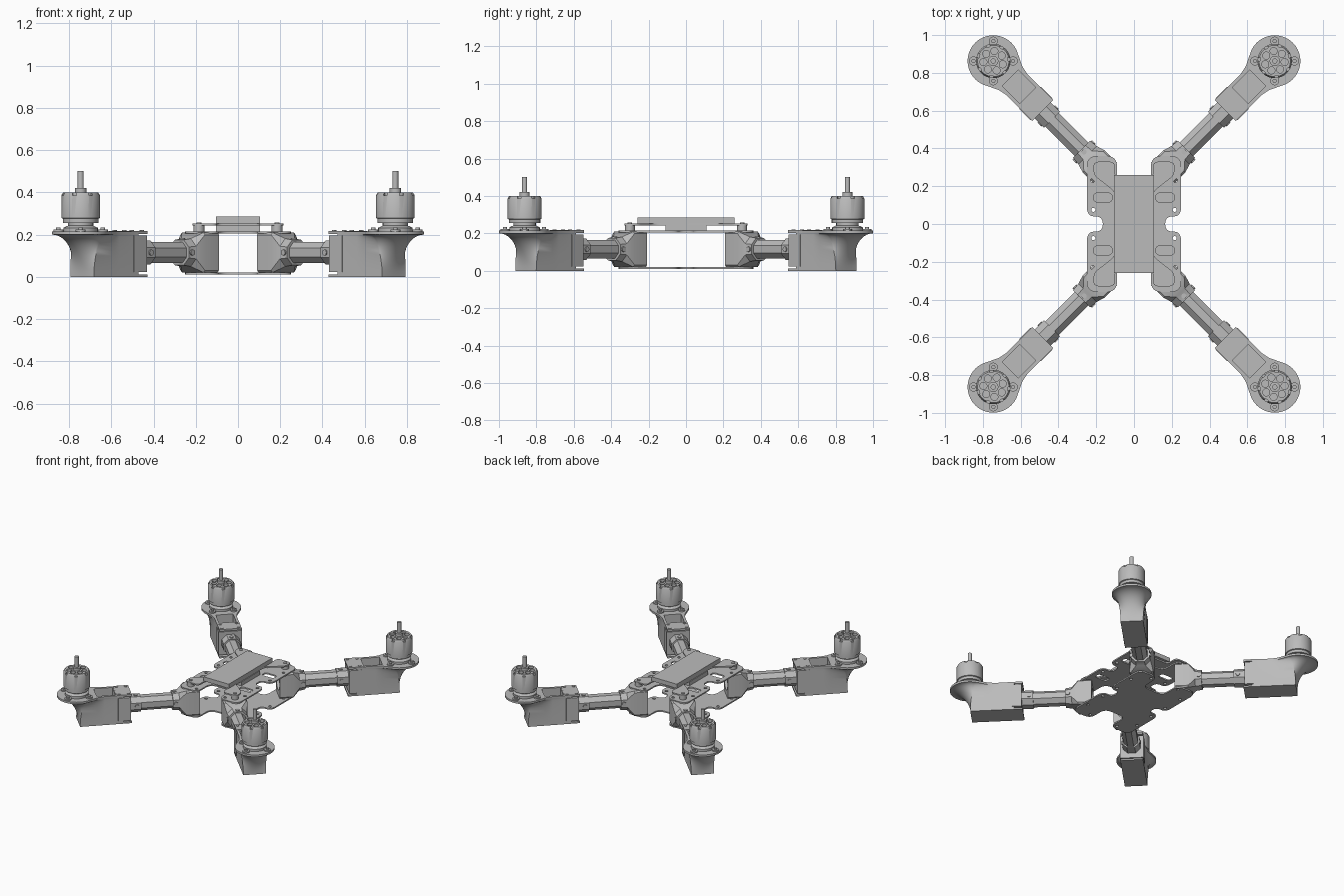
import bpy, bmesh
from math import sin, cos, pi, radians, sqrt, atan2
from mathutils import Matrix

if "Cube" in bpy.data.objects:
    bpy.data.objects.remove(bpy.data.objects["Cube"])

grey = bpy.data.materials.new("frame grey")
grey.use_nodes = True
GREY = (0.5, 0.5, 0.5, 1)
grey.diffuse_color = GREY
grey.node_tree.nodes["Principled BSDF"].inputs["Base Color"].default_value = GREY


# ---------- helpers ----------
def finish(me):
    me.materials.clear()
    me.materials.append(grey)
    me.shade_smooth()
    me.set_sharp_from_angle(angle=radians(32))
    return me


def add(name, me, matrix=None):
    ob = bpy.data.objects.new(name, me)
    bpy.context.collection.objects.link(ob)
    if matrix:
        ob.matrix_world = matrix
    return ob


def loft(*solids):
    """Mesh of one or more closed solids, each a list of matching rings."""
    bm = bmesh.new()
    for rings in solids:
        rows = [[bm.verts.new(p) for p in ring] for ring in rings]
        n = len(rows[0])
        for a, b in zip(rows, rows[1:]):
            for i in range(n):
                j = (i + 1) % n
                bm.faces.new((a[i], a[j], b[j], b[i]))
        bm.faces.new(rows[0])
        bm.faces.new(rows[-1])
    bmesh.ops.recalc_face_normals(bm, faces=bm.faces)
    me = bpy.data.meshes.new("part")
    bm.to_mesh(me)
    bm.free()
    return finish(me)


def lathe(profile, x=0, y=0, n=24):
    return [[(x + r * cos(2 * pi * i / n), y + r * sin(2 * pi * i / n), z)
             for i in range(n)] for r, z in profile]


def rod(x, y, r, z0, z1, n=16):
    return lathe([(r, z0), (r, z1)], x, y, n)


def side_rod(u, z, r, v0, v1, n=12):
    return [[(u + r * cos(2 * pi * i / n), v, z + r * sin(2 * pi * i / n))
             for i in range(n)] for v in (v0, v1)]


def box(x0, x1, y0, y1, z0, z1):
    return [[(x0, y0, z), (x1, y0, z), (x1, y1, z), (x0, y1, z)] for z in (z0, z1)]


def octagon(u, hw, hh, c, zc=0.115):
    half = [(hw, c - hh), (hw, hh - c), (hw - c, hh), (c - hw, hh)]
    return [(u, v, zc + w) for v, w in half] + [(u, -v, zc - w) for v, w in half]


def cut(me, cutter):
    """Subtract the cutter mesh and return the resulting mesh."""
    a, b = add("cut_body", me), add("cutter", cutter)
    b.hide_render = True
    mod = a.modifiers.new("cut", 'BOOLEAN')
    mod.operation, mod.solver, mod.object = 'DIFFERENCE', 'EXACT', b
    dg = bpy.context.evaluated_depsgraph_get()
    out = bpy.data.meshes.new_from_object(a.evaluated_get(dg))
    for ob in (a, b):
        bpy.data.objects.remove(ob)
    return finish(out)


def rounded(pts, r, steps=6):
    """Round every corner of a polygon."""
    out = []
    for i, p in enumerate(pts):
        ends = []
        for q in (pts[i - 1], pts[(i + 1) % len(pts)]):
            d = sqrt((q[0] - p[0]) ** 2 + (q[1] - p[1]) ** 2)
            k = min(r, d * 0.48) / d
            ends.append((p[0] + (q[0] - p[0]) * k, p[1] + (q[1] - p[1]) * k))
        a, b = ends
        for s in range(steps + 1):
            t = s / steps
            out.append(tuple((1 - t) ** 2 * a[k] + 2 * t * (1 - t) * p[k] + t * t * b[k]
                             for k in (0, 1)))
    return out


def four_way(q):
    """Full outline from the points of one quarter."""
    top = q + [(-x, y) for x, y in reversed(q)]
    return top + [(x, -y) for x, y in reversed(top)]


def plate(name, outline, holes, z0, z1):
    cu = bpy.data.curves.new(name, 'CURVE')
    cu.dimensions, cu.fill_mode, cu.extrude = '2D', 'BOTH', (z1 - z0) / 2
    for loop in [outline] + holes:
        sp = cu.splines.new('POLY')
        sp.points.add(len(loop) - 1)
        for pt, (x, y) in zip(sp.points, loop):
            pt.co = (x, y, 0, 1)
        sp.use_cyclic_u = True
    tmp = add("outline", cu)
    dg = bpy.context.evaluated_depsgraph_get()
    me = bpy.data.meshes.new_from_object(tmp.evaluated_get(dg))
    bpy.data.objects.remove(tmp)
    add(name, finish(me), Matrix.Translation((0, 0, (z0 + z1) / 2)))


def circle(x, y, r, n=14):
    return [(x + r * cos(2 * pi * i / n), y + r * sin(2 * pi * i / n)) for i in range(n)]


corners = [(sx, sy) for sx in (1, -1) for sy in (1, -1)]

# ---------- central plates ----------
lobes = rounded(four_way([(0.165, 0.04), (0.25, 0.04), (0.25, 0.36), (0.09, 0.36), (0.09, 0.2)]), 0.055)
screws = [circle(sx * x, sy * y, 0.011) for sx, sy in corners
          for x, y in ((0.12, 0.325), (0.22, 0.23), (0.215, 0.075))]
slots = [rounded([(sx * 0.165 + a * 0.05, sy * 0.14 + b * 0.024)
                  for a, b in ((-1, -1), (1, -1), (1, 1), (-1, 1))], 0.024) for sx, sy in corners]
plate("bottom_plate", lobes, screws, 0.01, 0.02)
plate("top_plate", lobes, screws + slots, 0.205, 0.215)
upper = rounded(four_way([(0.1, 0.17), (0.215, 0.26), (0.215, 0.33), (0.1, 0.33), (0.1, 0.24)]), 0.03)
plate("upper_plate", upper, [], 0.243, 0.253)
add("standoffs", loft(*[rod(sx * 0.185, sy * 0.3, 0.026, 0.213, 0.245) for sx, sy in corners],
                      *[rod(sx * 0.185, sy * 0.3, 0.012, 0.25, 0.258) for sx, sy in corners]))
add("control_block", loft(box(-0.105, 0.105, -0.11, 0.11, 0.213, 0.245)))
add("battery_tray", loft(box(-0.105, 0.105, -0.26, 0.26, 0.253, 0.285)))

# ---------- one arm: u runs outward, origin under the motor ----------
parts = {}
W, R = 0.078, 0.136

# pod flares from a square foot to a round motor seat
side = [(-0.31, W, W), (-0.18, W, W), (-0.13, 0.088, W)]
top = [(u, v) for u, v, _ in side]
foot = [(u, v) for u, _, v in side]
for i in range(25):
    a = 120 - 10 * i
    top.append((R * cos(radians(a)), R * sin(radians(a))))
    foot.append((-0.01, W * a / 120))
top += [(u, -v) for u, v, _ in reversed(side)]
foot += [(u, -v) for u, _, v in reversed(side)]
levels = [(0.2 * sin(pi / 2 * i / 12), 1 - cos(pi / 2 * i / 12)) for i in range(13)] + [(0.215, 1)]
pod = loft([[(a[0] + (b[0] - a[0]) * f, a[1] + (b[1] - a[1]) * f, z)
             for a, b in zip(foot, top)] for z, f in levels])
parts["pod"] = cut(pod, loft(box(-0.258, -0.128, -0.06, 0.06, 0.03, 0.3)))

# clamp at the inner end of the pod
parts["pod_clamp"] = loft(box(-0.37, -0.265, -W, W, 0.203, 0.217), box(-0.37, -0.3, -W, W, 0, 0.012),
                          box(-0.362, -0.275, -0.082, 0.082, 0.022, 0.195))
parts["clamp_screws"] = loft(*[rod(u, v, 0.011, 0.21, 0.221, 12) for u in (-0.285, -0.35)
                               for v in (-0.058, 0.058)])
parts["arm_tube"] = loft([octagon(u, 0.05, 0.05, 0.029) for u in (-0.79, -0.3)])
parts["outer_sleeve"] = loft([octagon(u, 0.06, 0.057, 0.033) for u in (-0.44, -0.35)])

# bracket between the plates narrows to a sleeve, bored for the tube
bracket = loft([octagon(*s) for s in ((-0.845, 0.082, 0.094, 0.01), (-0.75, 0.082, 0.094, 0.01),
                                      (-0.705, 0.068, 0.066, 0.036), (-0.66, 0.064, 0.06, 0.034))])
bore = loft([[(u, 0.058 * cos(i * pi / 10), 0.115 + 0.058 * sin(i * pi / 10)) for i in range(20)]
             for u in (-0.9, -0.775)])
parts["arm_bracket"] = cut(bracket, bore)
parts["sleeve_bolts"] = loft(*[rod(u, 0, 0.014, 0.16, h, 12) for u, h in ((-0.41, 0.178), (-0.68, 0.184))],
                             *[side_rod(u, 0.115, 0.014, s * 0.05, s * e) for s in (1, -1)
                               for u, e in ((-0.41, 0.066), (-0.68, 0.073))])

# motor mount, with four ears set square to the body
ears = [(0.105 * cos(pi / 4 + k * pi / 2), 0.105 * sin(pi / 4 + k * pi / 2)) for k in range(4)]
parts["motor_mount"] = loft(lathe([(0.082, 0.213), (0.082, 0.232), (0.06, 0.242), (0.06, 0.27)]),
                            *[rod(x, y, 0.024, 0.213, 0.224) for x, y in ears],
                            *[rod(x, y, 0.011, 0.22, 0.233, 12) for x, y in ears])

# motor bell with top vents and rim notches
bell = loft(lathe([(0.084, 0.255), (0.084, 0.275), (0.091, 0.278), (0.091, 0.386), (0.083, 0.4)], n=42))
vents = []
for k in range(7):
    a = 2 * pi * k / 7
    vents.append(rod(0.053 * cos(a), 0.053 * sin(a), 0.019, 0.345, 0.43, 12))
    b = a + pi / 7
    vents.append([[(r * cos(b) - t * sin(b), r * sin(b) + t * cos(b), z)
                   for r, t in ((0.078, -0.01), (0.1, -0.01), (0.1, 0.01), (0.078, 0.01))]
                  for z in (0.385, 0.43)])
parts["motor_bell"] = cut(bell, loft(*vents))
parts["motor_shaft"] = loft(lathe([(0.027, 0.395), (0.027, 0.42), (0.014, 0.421), (0.014, 0.5)]))

# ---------- place the four arms ----------
for sx, sy in corners:
    where = ("back" if sy > 0 else "front") + ("_left" if sx > 0 else "_right")
    m = Matrix.Translation((sx * 0.745, sy * 0.863, 0)) @ Matrix.Rotation(atan2(sy, sx), 4, 'Z')
    for name, me in parts.items():
        add(where + "_" + name, me, m)
